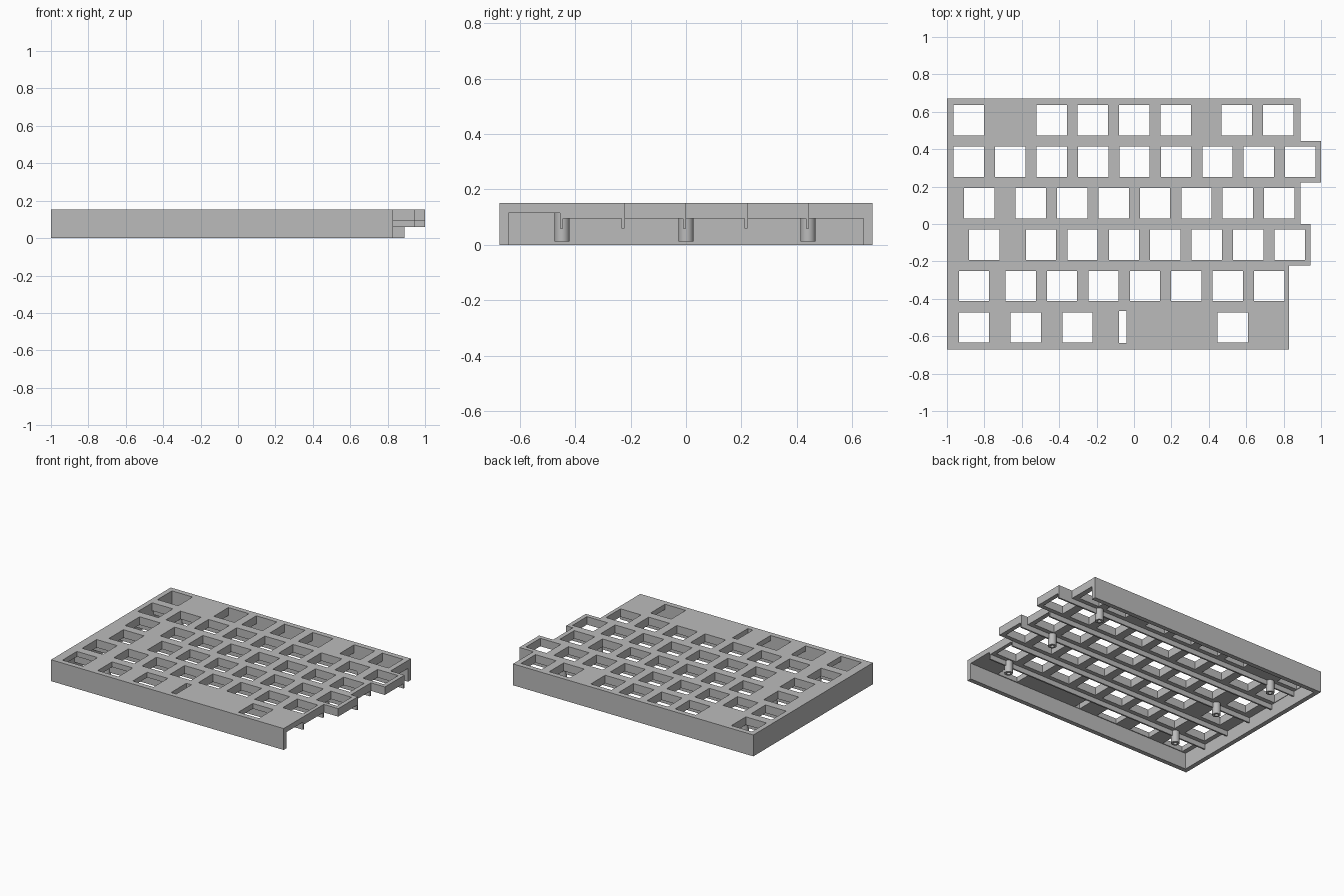
import bpy, bmesh
from mathutils import Matrix, Vector

if "Cube" in bpy.data.objects:
    bpy.data.objects.remove(bpy.data.objects["Cube"])

grey = bpy.data.materials.new("plain grey")
grey.use_nodes = True
grey.diffuse_color = (0.5, 0.5, 0.5, 1)
grey.node_tree.nodes["Principled BSDF"].inputs["Base Color"].default_value = (0.5, 0.5, 0.5, 1)

TOP, PLATE, FRONT_PLATE, RIB = 0.152, 0.095, 0.115, 0.06
PITCH, HOLE, WALL = 0.2215, 0.162, 0.032
HALF_Y = 0.672


def add_box(bm, x0, x1, y0, y1, z0, z1):
    size = Matrix.Diagonal((x1 - x0, y1 - y0, z1 - z0, 1))
    mid = Vector(((x0 + x1) / 2, (y0 + y1) / 2, (z0 + z1) / 2))
    bmesh.ops.create_cube(bm, size=1, matrix=Matrix.Translation(mid) @ size)


def finish(bm, name):
    mesh = bpy.data.meshes.new(name)
    bm.to_mesh(mesh)
    bm.free()
    mesh.materials.append(grey)
    obj = bpy.data.objects.new(name, mesh)
    bpy.context.collection.objects.link(obj)
    return obj


def cut(obj, cutter):
    cutter.hide_render = True
    mod = obj.modifiers.new("cut", "BOOLEAN")
    mod.operation, mod.solver, mod.object = "DIFFERENCE", "EXACT", cutter
    bpy.context.view_layer.update()
    done = bpy.data.meshes.new_from_object(obj.evaluated_get(bpy.context.evaluated_depsgraph_get()))
    obj.modifiers.clear()
    obj.data = done
    bpy.data.objects.remove(cutter)


def run(start, count):
    return [start + PITCH * i for i in range(count)]


# Rows from back to front: right end, key centres
rows = [
    (0.89, [-0.883, -0.44] + run(-0.22, 3) + run(0.55, 2)),
    (1.0, run(-0.883, 9)),
    (0.89, [-0.827] + run(-0.552, 7)),
    (0.943, [-0.8] + run(-0.497, 7)),
    (0.83, [-0.855] + run(-0.606, 7)),
    (0.83, [-0.855, -0.578, -0.302, 0.528]),
]
edges = [HALF_Y] + [0.443 - 0.2215 * i for i in range(5)] + [-HALF_Y]

# Case body: stepped outline extruded to full height
bm = bmesh.new()
outline = [(-1, -HALF_Y), (-1, HALF_Y)]
for i, (end, keys) in enumerate(rows):
    outline += [(end, edges[i]), (end, edges[i + 1])]
outline = [p for i, p in enumerate(outline) if not (0 < i < len(outline) - 1 and p[0] == outline[i - 1][0] == outline[i + 1][0])]
face = bm.faces.new([bm.verts.new((x, y, 0)) for x, y in outline])
new = bmesh.ops.extrude_face_region(bm, geom=[face])["geom"]
bmesh.ops.translate(bm, vec=(0, 0, TOP), verts=[v for v in new if isinstance(v, bmesh.types.BMVert)])
bmesh.ops.recalc_face_normals(bm, faces=bm.faces)
case = finish(bm, "case_body")

# Hollow underside, open on the right, with a thinner front row
for name, y0, y1, z in (("main_cavity", -HALF_Y + WALL, HALF_Y - WALL, PLATE),
                        ("front_cavity", -HALF_Y + WALL, edges[5] - 0.011, FRONT_PLATE)):
    bm = bmesh.new()
    add_box(bm, -1 + WALL, 1.2, y0, y1, -0.1, z)
    cut(case, finish(bm, name))

# Key holes and the narrow slot
bm = bmesh.new()
for i, (end, keys) in enumerate(rows):
    y = 0.554 - PITCH * i
    for x in keys:
        add_box(bm, x - HOLE / 2, x + HOLE / 2, y - HOLE / 2, y + HOLE / 2, 0.01, 0.3)
add_box(bm, -0.08, -0.04, -0.637, -0.465, 0.01, 0.3)
cut(case, finish(bm, "key_holes"))

# Stiffening ribs along the back edge of each row
bm = bmesh.new()
for (end, keys), y in zip(rows[1:], edges[1:]):
    add_box(bm, -0.98, end, y - 0.011, y, RIB, 0.125)
finish(bm, "row_ribs")

# Hollow screw posts
for n, (x, y) in enumerate([(-0.77, 0.44), (-0.69, 0), (-0.72, -0.447),
                            (0.66, 0.44), (0.685, 0), (0.675, -0.447)]):
    bm = bmesh.new()
    rings = []
    for r, z in ((0.027, 0.12), (0.027, 0.012), (0.013, 0.012), (0.013, 0.1)):
        rings.append(bmesh.ops.create_circle(bm, segments=32, radius=r, cap_ends=r < 0.02 and z > 0.05,
                                             matrix=Matrix.Translation((x, y, z)))["verts"])
    for a, b in zip(rings, rings[1:]):
        for i in range(32):
            j = (i + 1) % 32
            bm.faces.new((a[i], a[j], b[j], b[i]))
    bmesh.ops.recalc_face_normals(bm, faces=bm.faces)
    post = finish(bm, "screw_post_%d" % (n + 1))
    bpy.ops.object.select_all(action="DESELECT")
    post.select_set(True)
    bpy.context.view_layer.objects.active = post
    bpy.ops.object.shade_smooth_by_angle()
